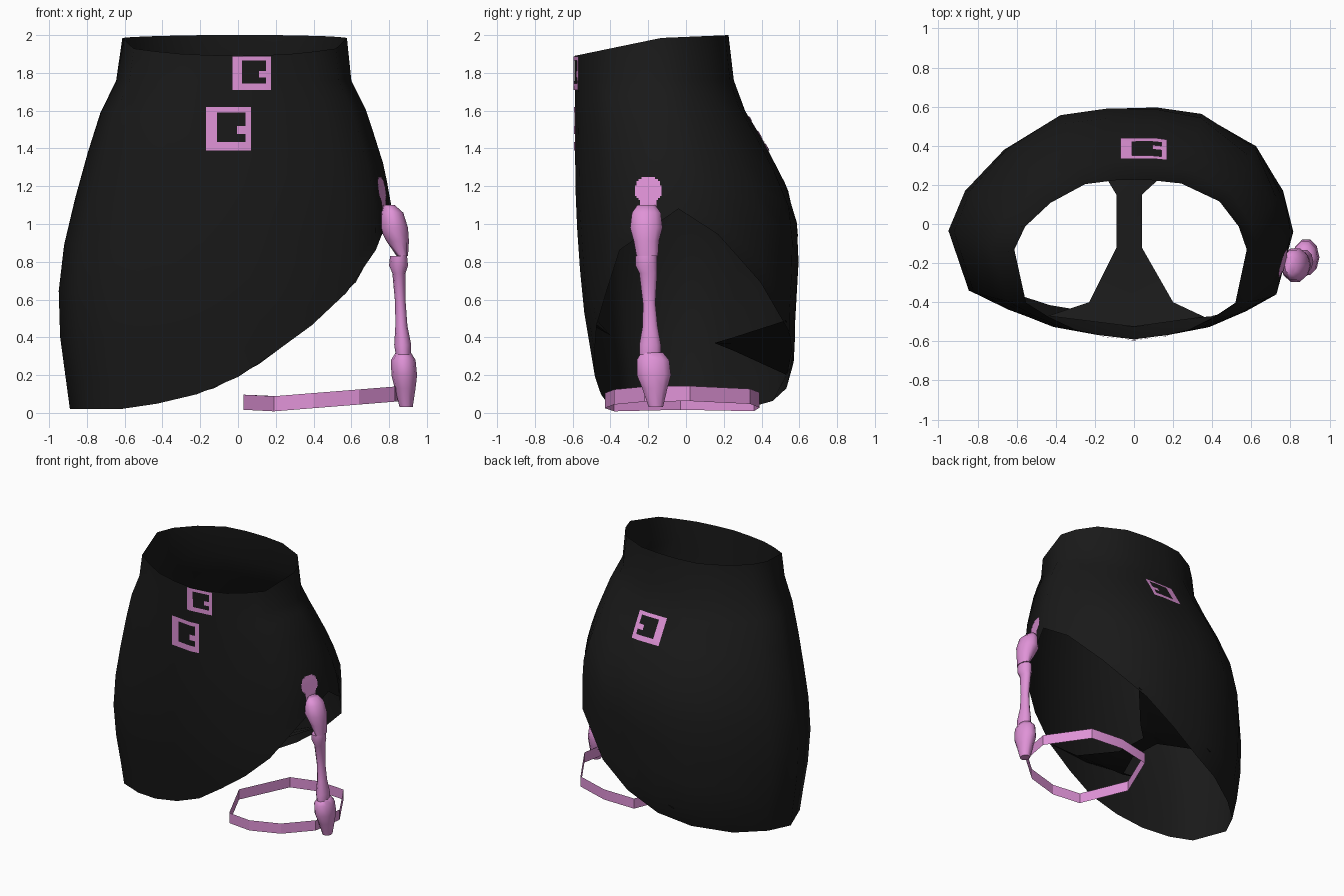
import bpy, bmesh, math
from mathutils import Vector
from mathutils.bvhtree import BVHTree

cube = bpy.data.objects.get("Cube")
if cube:
    bpy.data.objects.remove(cube, do_unlink=True)


def material(name, rgb):
    m = bpy.data.materials.new(name)
    m.use_nodes = True
    m.diffuse_color = (*rgb, 1)
    m.node_tree.nodes["Principled BSDF"].inputs["Base Color"].default_value = (*rgb, 1)
    return m


black = material("black_cloth", (0.01, 0.01, 0.01))
pink = material("pink_trim", (0.74, 0.29, 0.68))


def finish(name, bm, mat, angle=40):
    me = bpy.data.meshes.new(name)
    bm.to_mesh(me)
    me.materials.append(mat)
    ob = bpy.data.objects.new(name, me)
    bpy.context.collection.objects.link(ob)
    bpy.ops.object.select_all(action='DESELECT')
    ob.select_set(True)
    bpy.context.view_layer.objects.active = ob
    bpy.ops.object.shade_smooth_by_angle(angle=math.radians(angle))


def lerp_table(table, t):
    """Linear interpolation in ascending (key, value) pairs."""
    if t <= table[0][0]:
        return table[0][1]
    for (a, va), (b, vb) in zip(table, table[1:]):
        if t <= b:
            return va + (vb - va) * (t - a) / (b - a)
    return table[-1][1]


def loft(bm, rows, closed=True, caps=False):
    rings = [[bm.verts.new(p) for p in row] for row in rows]
    n = len(rings[0])
    for a, b in zip(rings, rings[1:]):
        for i in range(n if closed else n - 1):
            j = (i + 1) % n
            bm.faces.new((a[i], a[j], b[j], b[i]))
    if caps:
        bm.faces.new(rings[0][::-1])
        bm.faces.new(rings[-1])


# Skirt: silhouette profiles keyed by height
LEFT = [(0.02, 0.89), (0.5, 0.955), (0.75, 0.945), (0.95, 0.91), (1.3, 0.82), (1.6, 0.725), (1.76, 0.645), (2, 0.61)]
RIGHT = [(0.02, 0.76), (0.5, 0.82), (1.05, 0.82), (1.3, 0.775), (1.6, 0.68), (1.76, 0.6), (2, 0.575)]
FRONT = [(0.02, 0.46), (0.12, 0.47), (0.3, 0.5), (0.6, 0.55), (1.1, 0.585), (1.9, 0.59)]
BACK = [(0.03, 0.47), (0.16, 0.55), (0.3, 0.575), (0.6, 0.58), (0.85, 0.6), (1.08, 0.58),
        (1.25, 0.51), (1.42, 0.42), (1.62, 0.3), (1.8, 0.24), (2, 0.225)]
SEAM = [(0.3, -0.03), (1.08, -0.04), (1.75, -0.14), (2, -0.13)]
HEM = [(-0.55, 0.02), (-0.17, 0.11), (0, 0.19), (0.1, 0.25), (0.3, 0.4), (0.47, 0.52),
       (0.64, 0.71), (0.74, 0.88), (0.81, 1.08)]

# Unit outline: front half mirrored, back slightly fuller on the +x side
front = [(0.24, -0.96), (0.48, -0.89), (0.7, -0.75), (0.89, -0.59), (1, 0)]
back = [(0.93, 0.33), (0.76, 0.69), (0.42, 0.95), (0.14, 1),
        (-0.14, 1), (-0.41, 0.94), (-0.7, 0.67), (-0.91, 0.33)]
outline = [(0, -1)] + front + back + [(-u, v) for u, v in reversed(front)]


def skirt_point(u, v, z):
    x = u * lerp_table(RIGHT if u > 0 else LEFT, z)
    mid = lerp_table(SEAM, z)
    y = mid + v * (lerp_table(BACK, z) - mid if v > 0 else lerp_table(FRONT, z) + mid)
    return Vector((x, y, z))


def hem_height(u, v):
    z = 0.5
    for _ in range(30):
        z = 0.5 * z + 0.5 * lerp_table(HEM, skirt_point(u, v, z).x)
    return z


hems = [hem_height(u, v) for u, v in outline]
tops = [1.985 + (0.015 * v if v > 0 else 0.095 * v) for u, v in outline]
rows = [[skirt_point(u, v, z) for (u, v), z in zip(outline, tops)]]
for t in (0, 0.1, 0.22, 0.36, 0.5, 0.64, 0.78, 0.91, 1):
    rows.append([skirt_point(u, v, 1.76 + (h - 1.76) * t) for (u, v), h in zip(outline, hems)])
bm = bmesh.new()
loft(bm, rows)
bmesh.ops.recalc_face_normals(bm, faces=bm.faces)
surface = BVHTree.FromBMesh(bm)
finish("skirt", bm, black, 70)

# Strip joining front and back between the legs, flaring to meet the skirt at both ends
bm = bmesh.new()
strip = [((-0.44, -0.47, 0.49), (0, -0.525, 0.48), (0.36, -0.475, 0.47)),
         ((-0.23, -0.4, 0.41), (-0.015, -0.4, 0.41), (0.2, -0.4, 0.41)),
         ((-0.09, -0.12, 0.38), (-0.025, -0.12, 0.38), (0.04, -0.12, 0.38)),
         ((-0.09, 0.15, 0.37), (-0.025, 0.15, 0.37), (0.04, 0.15, 0.37)),
         ((-0.15, 0.25, 0.33), (0, 0.25, 0.365), (0.15, 0.25, 0.4)),
         ((-0.27, 0.535, 0.2), (0.07, 0.565, 0.345), (0.4, 0.53, 0.49))]
loft(bm, strip, closed=False)
finish("inner_strip", bm, black)


def plate(name, a_range, z_range, direction, keep, n=16):
    """Thin painted plate laid on the skirt; keep(s, t) chooses its cells."""
    d = Vector(direction)
    bm = bmesh.new()
    grid = {}

    def vert(i, k):
        if (i, k) not in grid:
            a = a_range[0] + (a_range[1] - a_range[0]) * i / n
            z = z_range[0] + (z_range[1] - z_range[0]) * k / n
            start = Vector((0, a, z)) if d.x else Vector((a, 0, z))
            hit = surface.ray_cast(start - d * 3, d)[0]
            if hit is None:
                hit = surface.find_nearest(start - d)[0]
            grid[i, k] = bm.verts.new(hit - d * 0.006)
        return grid[i, k]

    for i in range(n):
        for k in range(n):
            if keep((i + 0.5) / n, (k + 0.5) / n):
                f = bm.faces.new((vert(i, k), vert(i + 1, k), vert(i + 1, k + 1), vert(i, k + 1)))
                f.normal_update()
                if f.normal.dot(d) > 0:
                    f.normal_flip()
    finish(name, bm, pink)


# Square buckles with a short prong
def buckle(s, t):
    hole = 0.28 < s < 0.87 and 0.18 < t < 0.86
    prong = s > 0.68 and abs(t - 0.48) < 0.1
    return not hole or prong


plate("upper_front_buckle", (-0.03, 0.175), (1.71, 1.887), (0, 1, 0), buckle)
plate("lower_front_buckle", (-0.17, 0.07), (1.39, 1.62), (0, 1, 0), buckle)
plate("back_buckle", (-0.07, 0.17), (1.39, 1.57), (0, -1, 0), buckle)


# Flat tab where the strap meets the skirt
def tab(s, t):
    return math.hypot(s - 0.5, (t - 0.6) * 1.15) < 0.5 or (t < 0.4 and abs(s - 0.5) < 0.32)


plate("strap_tab", (-0.27, -0.13), (1.07, 1.25), (-1, 0, 0), tab)


# Bone-shaped strap links: z, centre x, centre y, radius x, radius y
def link(name, rows, sides=10):
    bm = bmesh.new()
    ring = [2 * math.pi * i / sides for i in range(sides)]
    loft(bm, [[(cx + rx * math.cos(a), cy + ry * math.sin(a), z) for a in ring]
              for z, cx, cy, rx, ry in rows], caps=True)
    bmesh.ops.recalc_face_normals(bm, faces=bm.faces)
    finish(name, bm, pink, 60)


link("upper_link", [(1.1, 0.8, -0.21, 0.03, 0.05), (1.06, 0.815, -0.21, 0.06, 0.08),
                    (0.98, 0.825, -0.21, 0.075, 0.09), (0.91, 0.845, -0.21, 0.06, 0.07),
                    (0.83, 0.87, -0.205, 0.03, 0.06)])
link("middle_link", [(0.83, 0.85, -0.21, 0.045, 0.06), (0.78, 0.85, -0.21, 0.05, 0.06),
                     (0.74, 0.852, -0.2, 0.035, 0.05), (0.58, 0.86, -0.195, 0.028, 0.035),
                     (0.46, 0.865, -0.19, 0.032, 0.042), (0.36, 0.872, -0.19, 0.045, 0.06),
                     (0.31, 0.875, -0.19, 0.04, 0.06)])
link("lower_link", [(0.32, 0.875, -0.18, 0.04, 0.06), (0.28, 0.875, -0.175, 0.065, 0.09),
                    (0.2, 0.88, -0.17, 0.068, 0.095), (0.13, 0.885, -0.165, 0.055, 0.07),
                    (0.03, 0.89, -0.16, 0.035, 0.04)])

# Leg band: a tilted open hoop
hoop = [(0.03, -0.03), (0.19, -0.38), (0.4, -0.43), (0.64, -0.38), (0.83, -0.22),
        (0.87, 0.02), (0.68, 0.34), (0.44, 0.39), (0.2, 0.36)]
bm = bmesh.new()
loft(bm, [[(x, y, 0.08 * x + max(0, 0.1 - x) * 0.3 + h) for x, y in hoop] for h in (-0.007, 0.073)])
bmesh.ops.recalc_face_normals(bm, faces=bm.faces)
finish("leg_band", bm, pink, 20)
